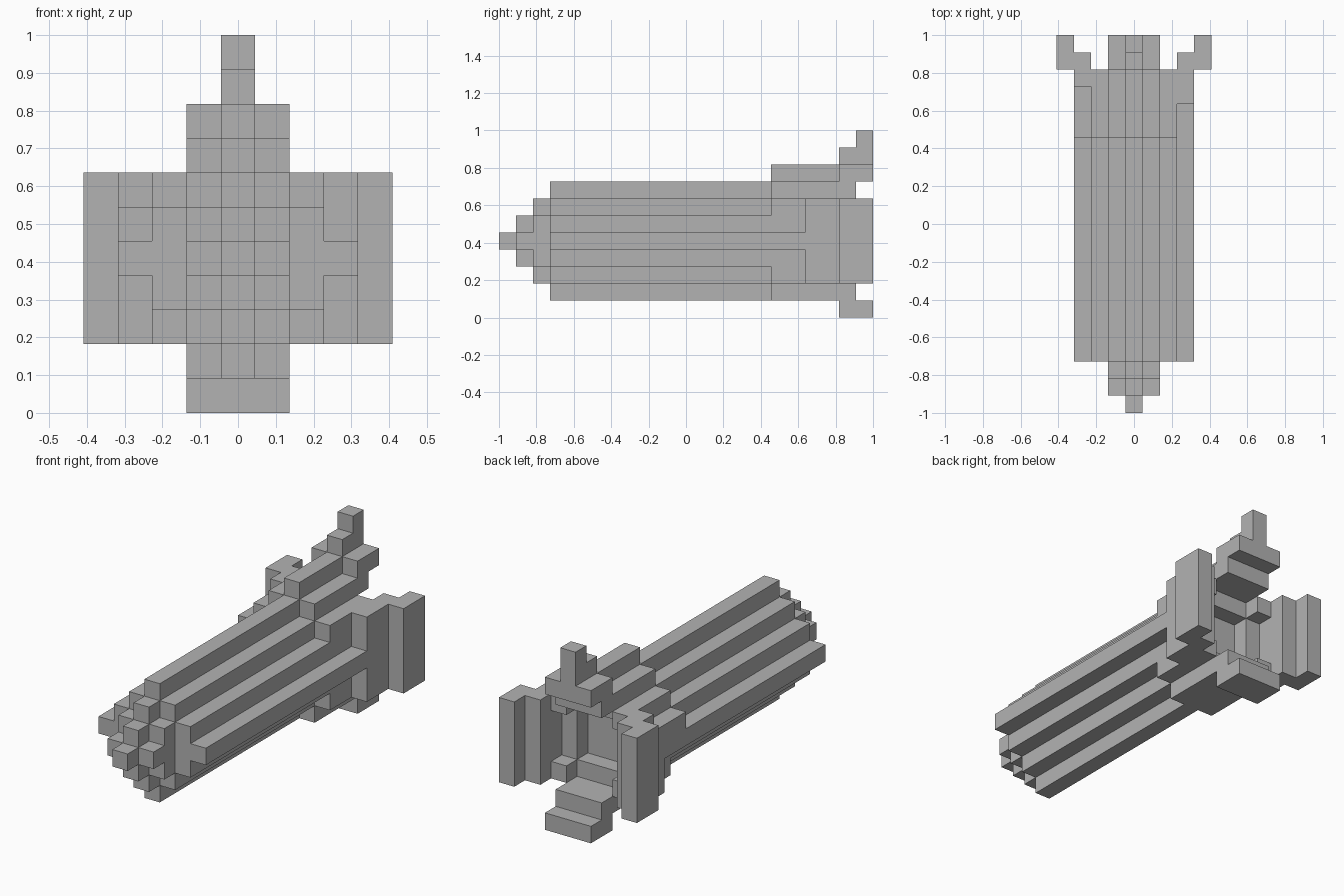
import bpy
import bmesh
from itertools import product
from mathutils import Vector

if "Cube" in bpy.data.objects:
    bpy.data.objects.remove(bpy.data.objects["Cube"], do_unlink=True)

UNIT = 1 / 11

grey = bpy.data.materials.new("plain_grey")
grey.use_nodes = True
colour = (0.45, 0.45, 0.45, 1)
grey.diffuse_color = colour
grey.node_tree.nodes["Principled BSDF"].inputs["Base Color"].default_value = colour


def block(xs, ys, zs):
    """Cells of a box; every range includes both ends."""
    return set(product(*(range(a, b + 1) for a, b in (xs, ys, zs))))


def diamond(radius, ys):
    """Stepped round bar along y."""
    box = block((-radius, radius), ys, (-radius, radius))
    return {c for c in box if abs(c[0]) + abs(c[2]) <= radius}


# Nose: a tip, a cross and a stepped shoulder
nose = diamond(0, (0, 0)) | diamond(1, (1, 1))
nose |= block((-1, 1), (2, 2), (-1, 1)) | block((0, 0), (2, 2), (-2, 2))

# Long ribbed barrel
barrel = diamond(3, (3, 17))

# Rear collar with a stepped hollow at the back
collar = {c for c in diamond(4, (16, 19)) if abs(c[0]) < 3 and abs(c[2]) < 4}
collar |= block((-3, -3), (16, 17), (1, 1))
collar -= block((-1, 1), (18, 19), (-1, 1))
collar -= block((-2, 2), (19, 19), (-1, 1)) | block((-1, 1), (19, 19), (-2, 2))

# Side fins
right_fin = block((-3, -3), (18, 20), (-2, 2)) | block((-4, -4), (20, 21), (-2, 2))
right_fin -= {(-3, 18, 2)}
left_fin = block((3, 3), (18, 20), (-2, 2)) | block((4, 4), (20, 21), (-2, 2))

# Top fin: spine, crossbar and stepped post
top_fin = block((-1, 1), (20, 20), (3, 3)) | block((0, 0), (16, 19), (4, 4))
top_fin |= block((-1, 1), (20, 21), (4, 4)) | block((0, 0), (20, 21), (5, 5))
top_fin |= block((0, 0), (21, 21), (6, 6))

# Bottom foot
bottom_foot = block((-1, 1), (20, 20), (-3, -3)) | block((-1, 1), (20, 21), (-4, -4))

parts = {"nose": nose, "barrel": barrel, "collar": collar, "right_fin": right_fin,
         "left_fin": left_fin, "top_fin": top_fin, "bottom_foot": bottom_foot}
solid = set().union(*parts.values())


def skin(name, cells):
    """Outer surface of the cells, with flat areas merged."""
    bm = bmesh.new()
    for cell in sorted(cells):
        centre = Vector(cell)
        for axis, sign in product(range(3), (-1, 1)):
            normal = Vector((0, 0, 0))
            normal[axis] = sign
            if tuple(int(v) for v in centre + normal) in solid:
                continue
            u = Vector((0, 0, 0))
            u[(axis + 1) % 3] = 0.5
            v = normal.cross(u)
            mid = centre + normal / 2
            corners = [mid - u - v, mid + u - v, mid + u + v, mid - u + v]
            bm.faces.new([bm.verts.new(p) for p in corners])
    bmesh.ops.remove_doubles(bm, verts=bm.verts, dist=0.01)
    bmesh.ops.dissolve_limit(bm, angle_limit=0.02, verts=bm.verts, edges=bm.edges)
    bmesh.ops.translate(bm, verts=bm.verts, vec=(0, -10.5, 4.5))
    bmesh.ops.scale(bm, verts=bm.verts, vec=(UNIT, UNIT, UNIT))
    mesh = bpy.data.meshes.new(name)
    bm.to_mesh(mesh)
    bm.free()
    mesh.materials.append(grey)
    bpy.context.collection.objects.link(bpy.data.objects.new(name, mesh))


taken = set()
for part_name, part_cells in parts.items():
    skin(part_name, part_cells - taken)
    taken |= part_cells
